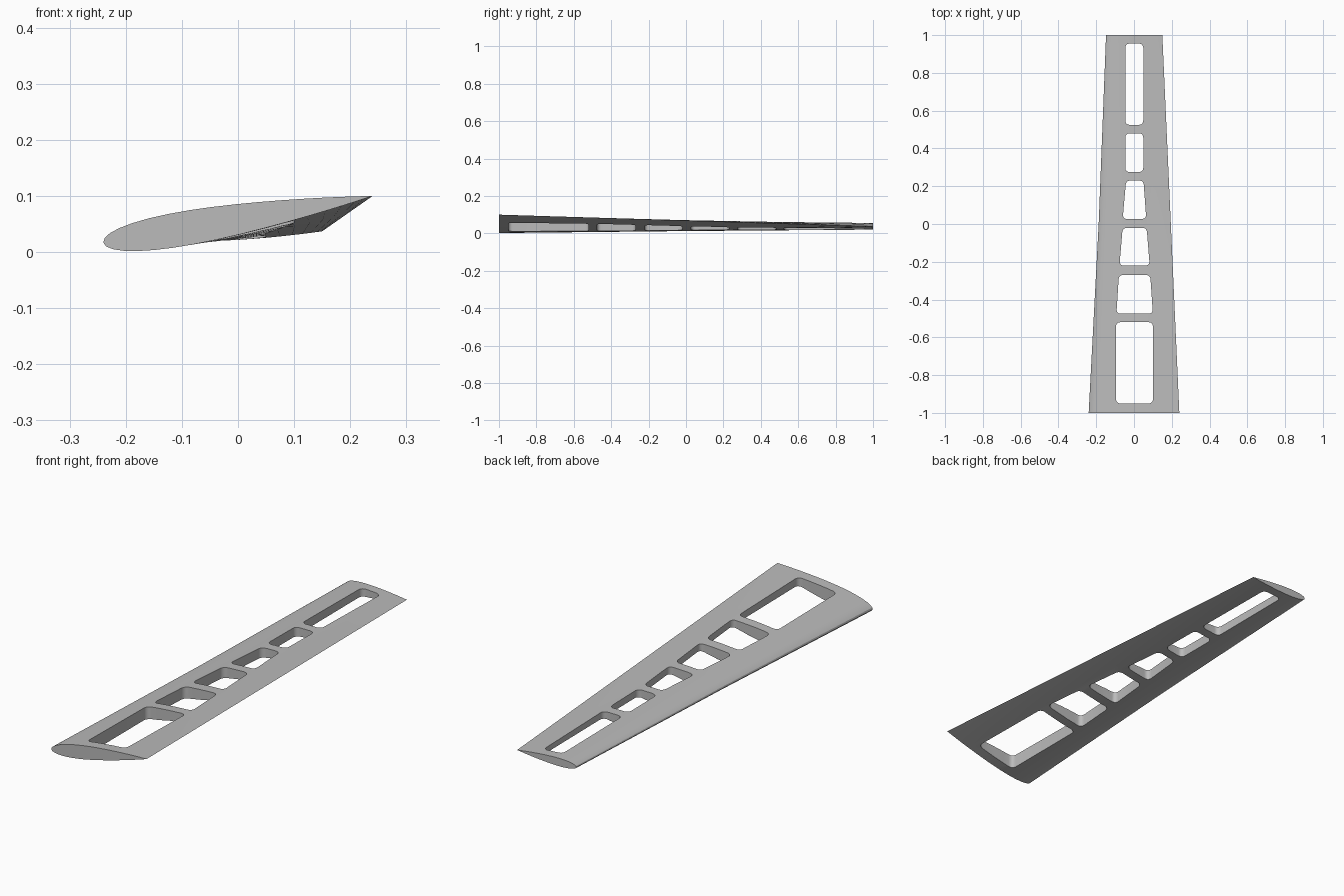
import bpy, bmesh, math
from mathutils import Vector

cube = bpy.data.objects.get("Cube")
if cube:
    bpy.data.objects.remove(cube, do_unlink=True)

grey = bpy.data.materials.new("light grey")
grey.use_nodes = True
grey.diffuse_color = (0.5, 0.5, 0.5, 1)
grey.node_tree.nodes["Principled BSDF"].inputs["Base Color"].default_value = (0.5, 0.5, 0.5, 1)


def make_object(name, bm):
    bmesh.ops.recalc_face_normals(bm, faces=bm.faces)
    mesh = bpy.data.meshes.new(name)
    bm.to_mesh(mesh)
    bm.free()
    mesh.materials.append(grey)
    obj = bpy.data.objects.new(name, mesh)
    bpy.context.collection.objects.link(obj)
    return obj


def loft(bm, rings):
    """Skin a list of closed point rings and cap both ends."""
    loops = [[bm.verts.new(p) for p in ring] for ring in rings]
    for a, b in zip(loops, loops[1:]):
        for i in range(len(a)):
            j = (i + 1) % len(a)
            bm.faces.new((a[i], a[j], b[j], b[i]))
    bm.faces.new(loops[0])
    bm.faces.new(loops[-1])


def half_thickness(s, t):
    """Symmetric aerofoil with a sharp trailing edge."""
    return 5 * t * (0.2969 * math.sqrt(s) - 0.126 * s - 0.3516 * s**2
                    + 0.2843 * s**3 - 0.1036 * s**4)


def section(y, nose, tail, t, n=18):
    """Aerofoil ring between the nose and tail points (x, z)."""
    nose, tail = Vector(nose), Vector(tail)
    chord = tail - nose
    normal = Vector((-chord.y, chord.x))
    stations = [(1 - math.cos(math.pi * i / n)) / 2 for i in range(n + 1)]
    path = [(s, 1) for s in reversed(stations)] + [(s, -1) for s in stations[1:-1]]
    pts = [nose + chord * s + normal * side * half_thickness(s, t) for s, side in path]
    return [(p.x, y, p.y) for p in pts]


def rounded_outline(corners, radius, steps=5):
    """Replace each corner with a short curve."""
    out = []
    for i, c in enumerate(corners):
        c = Vector(c)
        a = c + (Vector(corners[i - 1]) - c).normalized() * radius
        b = c + (Vector(corners[(i + 1) % len(corners)]) - c).normalized() * radius
        for k in range(steps + 1):
            u = k / steps
            w = 0.8 * 2 * u * (1 - u)
            out.append((a * (1 - u)**2 + c * w + b * u**2) / ((1 - u)**2 + w + u**2))
    return out


# Tapered, twisted wing: root, middle and tip sections
bm = bmesh.new()
loft(bm, [section(-1, (-0.24, 0.017), (0.24, 0.1), 0.126),
          section(0, (-0.187, 0.027), (0.195, 0.0685), 0.124),
          section(1, (-0.148, 0.038), (0.15, 0.037), 0.12)])
wing = make_object("wing", bm)

# Lightening holes: y start, y end, left and right x at start, then at end
holes = [(-0.95, -0.52, -0.095, 0.1, -0.095, 0.1),
         (-0.475, -0.27, -0.093, 0.1, -0.08, 0.086),
         (-0.22, -0.02, -0.077, 0.083, -0.06, 0.067),
         (0.027, 0.23, -0.06, 0.065, -0.042, 0.05),
         (0.275, 0.48, -0.046, 0.049, -0.046, 0.049),
         (0.525, 0.955, -0.046, 0.049, -0.046, 0.049)]
bm = bmesh.new()
for y0, y1, a0, b0, a1, b1 in holes:
    outline = rounded_outline([(a0, y0), (b0, y0), (b1, y1), (a1, y1)], 0.022)
    loft(bm, [[(p.x, p.y, z) for p in outline] for z in (-0.1, 0.2)])
cutter = make_object("hole_cutter", bm)
cutter.hide_render = True

# Cut the holes and shade
cut = wing.modifiers.new("holes", "BOOLEAN")
cut.operation = "DIFFERENCE"
cut.solver = "EXACT"
cut.object = cutter
bpy.ops.object.select_all(action="DESELECT")
wing.select_set(True)
bpy.context.view_layer.objects.active = wing
bpy.ops.object.modifier_apply(modifier=cut.name)
bpy.data.objects.remove(cutter, do_unlink=True)
bpy.ops.object.shade_smooth_by_angle(angle=math.radians(30))
